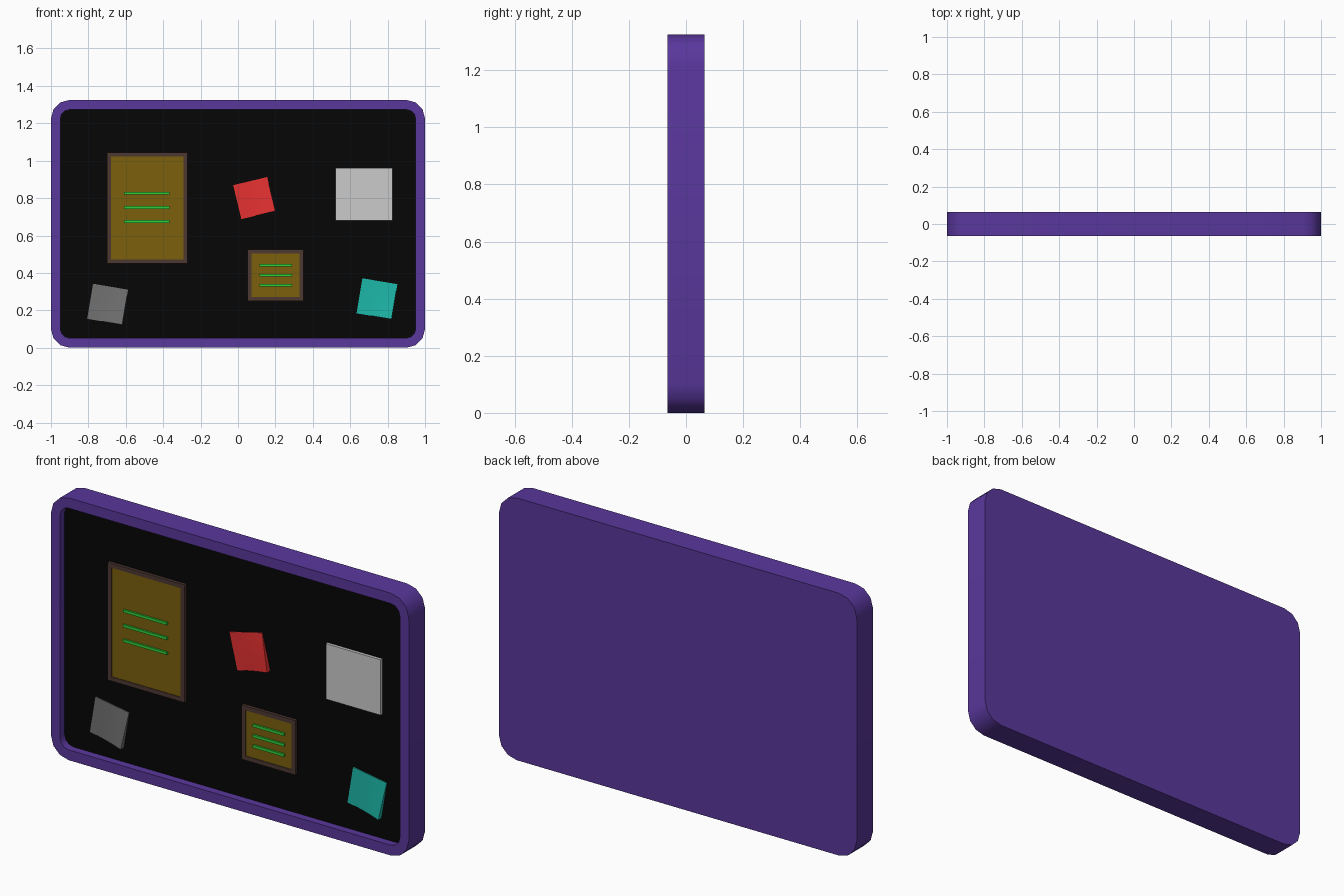
import bpy, bmesh, math
from mathutils import Matrix, Vector

if "Cube" in bpy.data.objects:
    bpy.data.objects.remove(bpy.data.objects["Cube"])

def mat(name, r, g, b):
    m = bpy.data.materials.new(name)
    m.diffuse_color = [(c / 255) ** 2.2 for c in (r, g, b)] + [1]
    m.use_nodes = True
    m.node_tree.nodes["Principled BSDF"].inputs["Base Color"].default_value = m.diffuse_color
    return m

PURPLE = mat("purple", 90, 58, 155)
BLACK = mat("black", 14, 14, 14)
BROWN = mat("brown", 78, 58, 52)
OCHRE = mat("ochre", 122, 96, 20)
GREEN = mat("green", 50, 205, 60)
RED = mat("red", 228, 52, 52)
TEAL = mat("teal", 34, 180, 165)
GREY = mat("dark grey", 112, 112, 112)
WHITE = mat("pale grey", 200, 200, 200)

def finish(name, bm, material, smooth=False):
    bmesh.ops.recalc_face_normals(bm, faces=bm.faces)
    me = bpy.data.meshes.new(name)
    bm.to_mesh(me)
    bm.free()
    ob = bpy.data.objects.new(name, me)
    bpy.context.collection.objects.link(ob)
    me.materials.append(material)
    if smooth:
        bpy.context.view_layer.objects.active = ob
        ob.select_set(True)
        bpy.ops.object.shade_smooth_by_angle(angle=math.radians(40))
        ob.select_set(False)
    return ob

def box(name, x0, x1, y0, y1, z0, z1, material):
    bm = bmesh.new()
    bmesh.ops.create_cube(bm, size=1)
    for v in bm.verts:
        v.co = ((x0 + x1) / 2 + v.co.x * (x1 - x0),
                (y0 + y1) / 2 + v.co.y * (y1 - y0),
                (z0 + z1) / 2 + v.co.z * (z1 - z0))
    return finish(name, bm, material)

def rounded_loop(bm, hw, hh, r, y, seg=3):
    vs = []
    for k, (sx, sz) in enumerate([(1, 1), (-1, 1), (-1, -1), (1, -1)]):
        for i in range(seg + 1):
            a = math.pi / 2 * (k + i / seg)
            vs.append(bm.verts.new((sx * (hw - r) + r * math.cos(a), y,
                                    H / 2 + sz * (hh - r) + r * math.sin(a))))
    return vs

H, D, BOARD_Y = 1.325, 0.065, -0.027

# Rounded tray: back, outer wall, front rim and recess wall
bm = bmesh.new()
loops = [rounded_loop(bm, 1, H / 2, 0.1, D), rounded_loop(bm, 1, H / 2, 0.1, -D),
         rounded_loop(bm, 0.95, H / 2 - 0.052, 0.05, -D),
         rounded_loop(bm, 0.95, H / 2 - 0.052, 0.05, BOARD_Y + 0.01)]
for a, b in zip(loops, loops[1:]):
    n = len(a)
    for i in range(n):
        bm.faces.new((a[i], a[(i + 1) % n], b[(i + 1) % n], b[i]))
bm.faces.new(loops[0])
bm.faces.new(loops[-1])
finish("board_frame", bm, PURPLE, True)

# Black pin surface
bm = bmesh.new()
bm.faces.new(rounded_loop(bm, 0.95, H / 2 - 0.052, 0.05, BOARD_Y))
surface = finish("pin_surface", bm, BLACK)
if surface.data.polygons[0].normal.y > 0:
    surface.data.flip_normals()

# Framed notices with three text bars
def notice(name, x0, x1, z0, z1, bar_x0, bar_x1, bar_zs):
    w = 0.022
    y0, y1 = BOARD_Y - 0.015, BOARD_Y
    box(name + "_left_trim", x0, x0 + w, y0, y1, z0, z1, BROWN)
    box(name + "_right_trim", x1 - w, x1, y0, y1, z0, z1, BROWN)
    box(name + "_bottom_trim", x0 + w, x1 - w, y0, y1, z0, z0 + w, BROWN)
    box(name + "_top_trim", x0 + w, x1 - w, y0, y1, z1 - w, z1, BROWN)
    box(name + "_panel", x0 + w, x1 - w, y0 + 0.003, y1, z0 + w, z1 - w, OCHRE)
    for i, z in enumerate(bar_zs):
        box(f"{name}_bar_{i + 1}", bar_x0, bar_x1, y0 - 0.006, y1, z - 0.007, z + 0.007, GREEN)

notice("large_notice", -0.70, -0.27, 0.45, 1.045, -0.61, -0.365, (0.675, 0.75, 0.825))
notice("small_notice", 0.05, 0.35, 0.25, 0.525, 0.115, 0.29, (0.335, 0.387, 0.44))

# Plain pale card
box("pale_card", 0.52, 0.827, BOARD_Y - 0.015, BOARD_Y, 0.68, 0.96, WHITE)

# Square notes whose lower right corner lifts off the board
def sticky_note(name, x, z, size, angle, material, n=4):
    bm = bmesh.new()
    bmesh.ops.create_grid(bm, x_segments=n, y_segments=n, size=size / 2)
    bmesh.ops.rotate(bm, verts=bm.verts, matrix=Matrix.Rotation(math.pi / 2, 3, 'X'))
    front = list(bm.verts)
    ext = bmesh.ops.extrude_face_region(bm, geom=bm.faces[:], use_keep_orig=True)
    back = [g for g in ext["geom"] if isinstance(g, bmesh.types.BMVert)]
    for v in front:
        u, t = v.co.x / size + 0.5, 0.5 - v.co.z / size
        v.co.y = -0.004 - 0.022 * u * u * t
    for v in back:
        v.co.y = 0
    m = Matrix.Translation((x, BOARD_Y, z)) @ Matrix.Rotation(math.radians(-angle), 4, 'Y')
    bm.transform(m)
    finish(name, bm, material, True)

sticky_note("red_note", 0.087, 0.80, 0.187, 13.5, RED)
sticky_note("teal_note", 0.743, 0.262, 0.19, -9.5, TEAL)
sticky_note("grey_note", -0.697, 0.2325, 0.19, -9.5, GREY)
